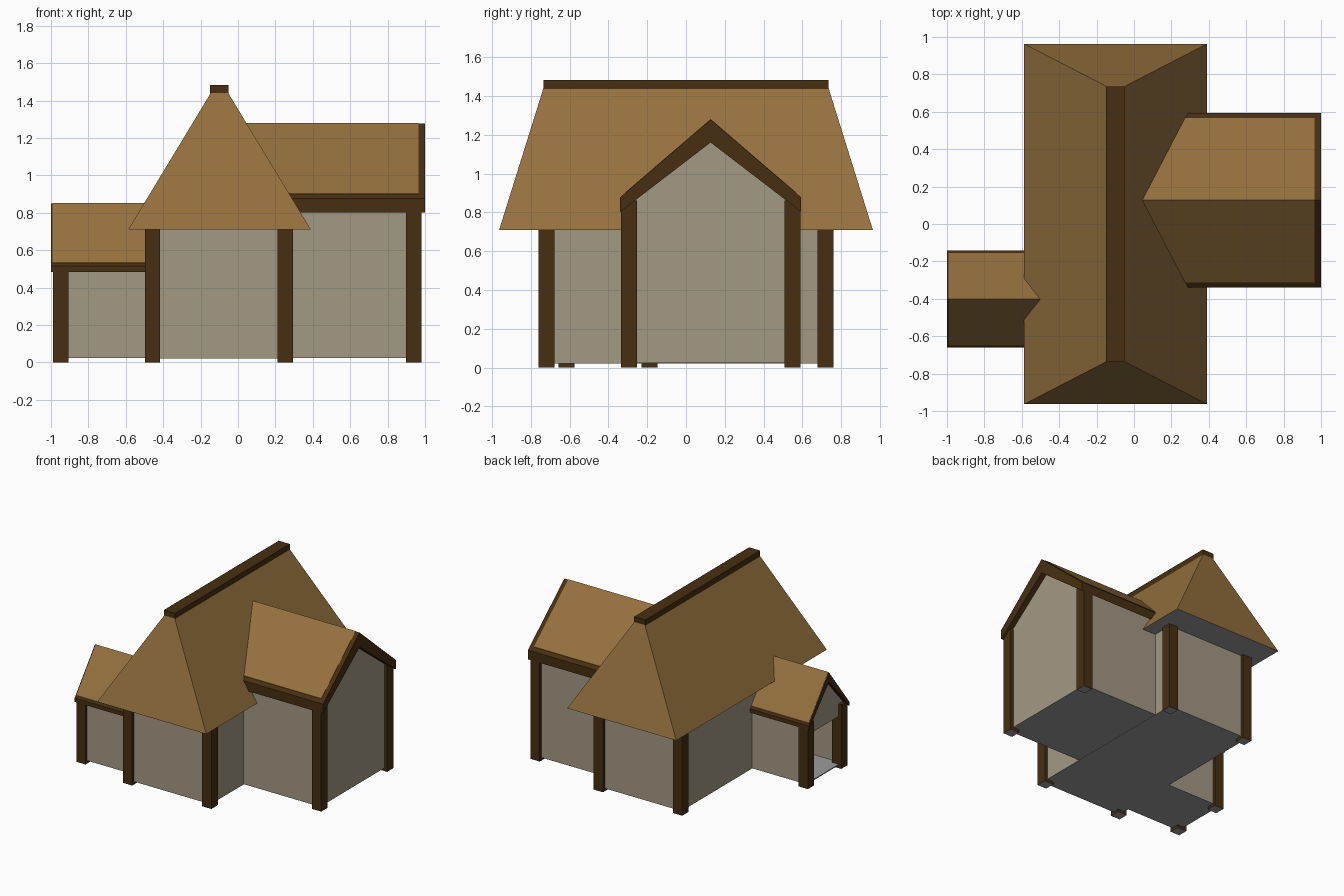
import bpy, bmesh

if "Cube" in bpy.data.objects:
    bpy.data.objects.remove(bpy.data.objects["Cube"])

def material(name, rgb):
    m = bpy.data.materials.new(name)
    m.diffuse_color = (*rgb, 1)
    m.use_nodes = True
    m.node_tree.nodes["Principled BSDF"].inputs["Base Color"].default_value = m.diffuse_color
    return m

PLASTER = material("plaster", (0.37, 0.32, 0.23))
THATCH = material("thatch", (0.30, 0.165, 0.048))
TIMBER = material("dark timber", (0.063, 0.028, 0.006))
STONE = material("grey underside", (0.33, 0.33, 0.33))

def finish(name, bm, mat, grey_below=False):
    """Make the object; downward faces may take the grey colour."""
    bmesh.ops.recalc_face_normals(bm, faces=bm.faces)
    me = bpy.data.meshes.new(name)
    me.materials.append(mat)
    me.materials.append(STONE)
    if grey_below:
        for f in bm.faces:
            if f.normal.z < -0.9:
                f.material_index = 1
    bm.to_mesh(me)
    bm.free()
    ob = bpy.data.objects.new(name, me)
    bpy.context.collection.objects.link(ob)
    return ob

def prism(name, profile, x0, x1, mat, grey_below=False):
    """Extrude a (y, z) profile along x."""
    bm = bmesh.new()
    face = bm.faces.new([bm.verts.new((x0, y, z)) for y, z in profile])
    ext = bmesh.ops.extrude_face_region(bm, geom=[face])["geom"]
    bmesh.ops.translate(bm, vec=(x1 - x0, 0, 0),
                        verts=[v for v in ext if isinstance(v, bmesh.types.BMVert)])
    return finish(name, bm, mat, grey_below)

def box(name, x, y, z, mat, grey_below=False):
    return prism(name, [(y[0], z[0]), (y[1], z[0]), (y[1], z[1]), (y[0], z[1])],
                 x[0], x[1], mat, grey_below)

def post(name, x, y, top):
    h = 0.041
    box(name, (x - h, x + h), (y - h, y + h), (0, top), TIMBER, True)

def gable_roof(name, yc, half, eave, ridge, x0, x1, edge, panel):
    """Timber slab with a thatch plate on both slopes; eave, ridge = (bottom, top)."""
    prism(name + "_slab", [(yc - half, eave[0]), (yc - half, eave[1]), (yc, ridge[1]),
                           (yc + half, eave[1]), (yc + half, eave[0]), (yc, ridge[0])],
          x0, x1, TIMBER)
    t = 0.006
    run = half - edge
    low = ridge[1] - (ridge[1] - eave[1]) * run / half
    for side, s in (("front", -1), ("back", 1)):
        prism(f"{name}_thatch_{side}",
              [(yc, ridge[1] - t), (yc, ridge[1] + t / 2),
               (yc + s * run, low + t / 2), (yc + s * run, low - t)],
              panel[0], panel[1], THATCH)

# Main house: walls and corner posts
box("main_walls", (-0.475, 0.27), (-0.735, 0.735), (0.022, 0.712), PLASTER, True)
for i, x in enumerate((-0.457, 0.253)):
    for j, y in enumerate((-0.719, 0.719)):
        post(f"main_post_{i}{j}", x, y, 0.712)

# Main hipped roof: a box with its top pulled in, and a ridge beam
roof = box("main_roof", (-0.587, 0.39), (-0.963, 0.963), (0.71, 1.44), THATCH, True)
for v in roof.data.vertices:
    if v.co.z > 1:
        v.co.x = -0.146 if v.co.x < -0.1 else -0.052
        v.co.y *= 0.735 / 0.963
box("ridge_beam", (-0.15, -0.05), (-0.735, 0.735), (1.435, 1.482), TIMBER)

# Right wing: gabled walls, posts, roof
YR = 0.127
prism("right_wing_walls", [(YR - 0.44, 0.024), (YR + 0.44, 0.024), (YR + 0.44, 0.85),
                           (YR, 1.2), (YR - 0.44, 0.85)], 0.2, 0.955, PLASTER, True)
for i, s in enumerate((-1, 1)):
    post(f"right_wing_post_{i}", 0.939, YR + s * 0.421, 0.862)
gable_roof("right_wing_roof", YR, 0.467, (0.802, 0.877), (1.16, 1.278),
           0.0, 1.0, 0.027, (0.0, 0.965))

# Left porch: side walls, floor, gable infill above the open end, posts, roof
YL = -0.402
for side, s in (("front", -1), ("back", 1)):
    y = sorted((YL + s * 0.235, YL + s * 0.205))
    box("porch_wall_" + side, (-0.965, -0.45), y, (0.024, 0.52), PLASTER, True)
    post("porch_post_" + side, -0.947, YL + s * 0.214, 0.52)
box("porch_floor", (-0.965, -0.45), (YL - 0.235, YL + 0.235), (0.024, 0.032), STONE)
prism("porch_gable", [(YL - 0.235, 0.42), (YL + 0.235, 0.42), (YL + 0.235, 0.52),
                      (YL, 0.805), (YL - 0.235, 0.52)], -0.965, -0.935, PLASTER)
gable_roof("porch_roof", YL, 0.259, (0.483, 0.515), (0.775, 0.849),
           -1.0, -0.46, 0.012, (-0.992, -0.46))
